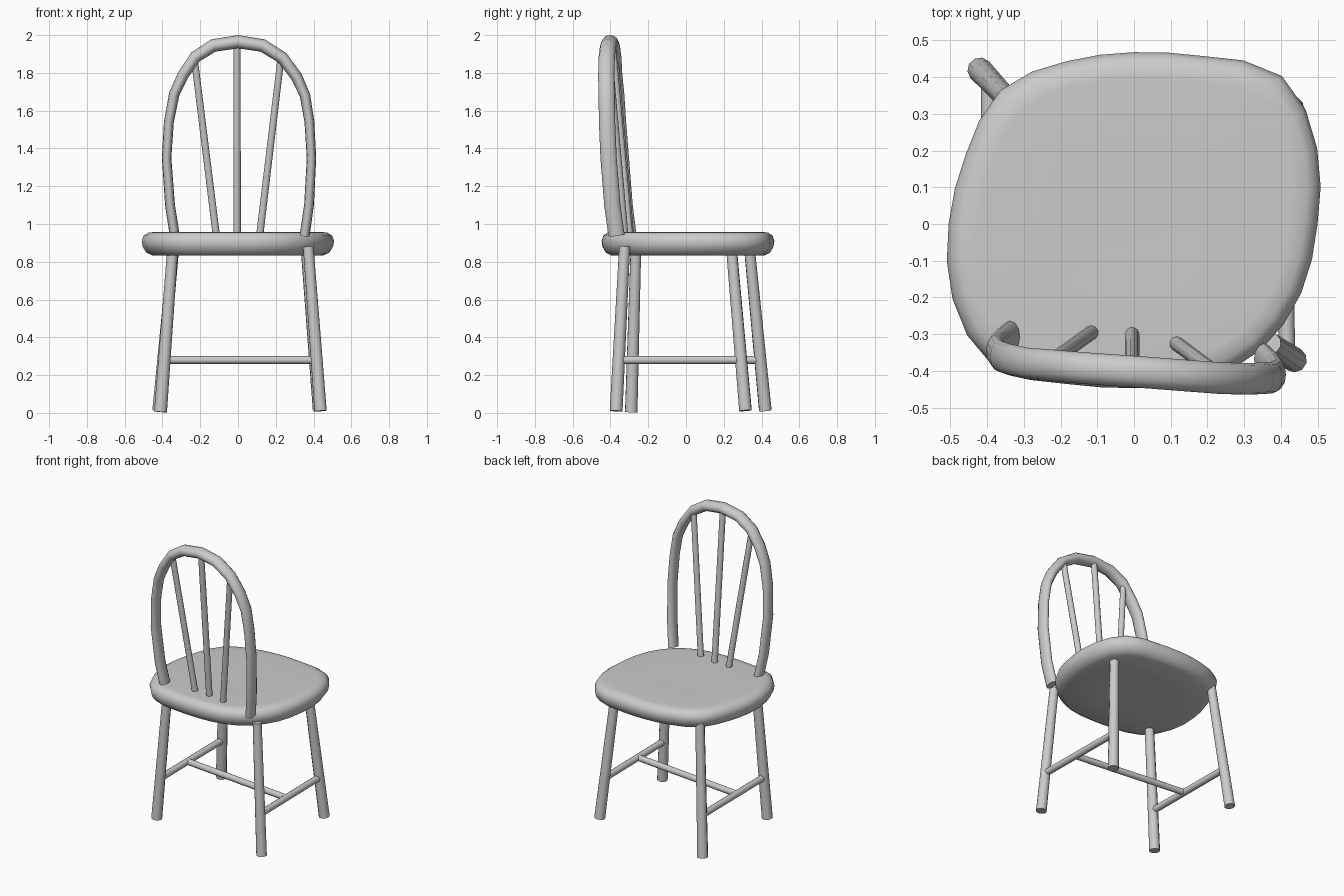
import bpy, bmesh, math
from mathutils import Vector

if "Cube" in bpy.data.objects:
    bpy.data.objects.remove(bpy.data.objects["Cube"], do_unlink=True)

grey = bpy.data.materials.new("plain_grey")
grey.use_nodes = True
colour = (0.6, 0.6, 0.6, 1)
grey.diffuse_color = colour
grey.node_tree.nodes["Principled BSDF"].inputs["Base Color"].default_value = colour


def loft(name, rings, cap=True):
    """Skin a list of equal closed rings, with end caps."""
    bm = bmesh.new()
    loops = [[bm.verts.new(p) for p in ring] for ring in rings]
    n = len(loops[0])
    for a, b in zip(loops, loops[1:]):
        for i in range(n):
            j = (i + 1) % n
            bm.faces.new((a[i], a[j], b[j], b[i]))
    bm.faces.new(loops[0][::-1])
    bm.faces.new(loops[-1])
    bmesh.ops.recalc_face_normals(bm, faces=bm.faces)
    mesh = bpy.data.meshes.new(name)
    bm.to_mesh(mesh)
    bm.free()
    mesh.materials.append(grey)
    obj = bpy.data.objects.new(name, mesh)
    bpy.context.collection.objects.link(obj)
    bpy.ops.object.select_all(action="DESELECT")
    obj.select_set(True)
    bpy.context.view_layer.objects.active = obj
    bpy.ops.object.shade_smooth_by_angle(angle=math.radians(50))
    return obj


def rod(name, start, end, r_start, r_end, sides=10):
    """Tapered round bar between two points."""
    start, end = Vector(start), Vector(end)
    turn = (end - start).to_track_quat("Z", "Y")
    ring = [Vector((math.cos(k * math.tau / sides), math.sin(k * math.tau / sides), 0))
            for k in range(sides)]
    return loft(name, [[p + turn @ (v * r) for v in ring]
                       for p, r in ((start, r_start), (end, r_end))])


# Seat: rounded, slightly uneven square outline given as radii around the centre
radii = [.50, .54, .57, .495, .468, .48, .515, .496,
         .505, .535, .545, .472, .447, .465, .487, .493]
n = len(radii)
fine = []
for i in range(n):
    a, b, c, d = (radii[(i + k) % n] for k in (-1, 0, 1, 2))
    fine += [b, (9 * (b + c) - a - d) / 16]
step = math.tau / len(fine)
outline = [Vector((r * math.cos(i * step), r * math.sin(i * step), 0))
           for i, r in enumerate(fine)]
edge = [(.5, .832), (.88, .832), (.95, .848), (.99, .88), (1, .91),
        (.98, .938), (.93, .955), (.85, .958), (.4, .955)]
loft("seat", [[p * s + Vector((0, 0, z)) for p in outline] for s, z in edge])

# Legs: foot and top for each corner
legs = {
    "back_left": ((.437, -.37, .01), (.372, -.325, .88)),
    "back_right": ((-.41, -.29, .005), (-.345, -.265, .88)),
    "front_left": ((.43, .315, .012), (.36, .24, .88)),
    "front_right": ((-.42, .42, .012), (-.34, .335, .88)),
}
for name, (foot, top) in legs.items():
    rod(name + "_leg", foot, top, .034, .029)

# Stretchers: one along each side, one across the middle
middles = []
for side in ("left", "right"):
    ends = []
    for place in ("back_", "front_"):
        foot, top = map(Vector, legs[place + side])
        ends.append(foot.lerp(top, (.28 - foot.z) / (top.z - foot.z)))
    rod(side + "_stretcher", *ends, .022, .022)
    middles.append(ends[0].lerp(ends[1], .44))
rod("cross_stretcher", *middles, .021, .021)

# Bow of the back: oval section swept along an arch
path = [(-.335, -.305, .94), (-.36, -.325, 1.1), (-.378, -.345, 1.35), (-.366, -.36, 1.54),
        (-.337, -.37, 1.69), (-.29, -.38, 1.79), (-.225, -.385, 1.885), (-.13, -.393, 1.945),
        (0, -.402, 1.965), (.13, -.412, 1.945), (.235, -.42, 1.88), (.31, -.422, 1.78),
        (.355, -.42, 1.68), (.378, -.418, 1.54), (.389, -.41, 1.35), (.376, -.39, 1.1),
        (.353, -.368, .94)]
path = [Vector(p) for p in path]
rings = []
for i, p in enumerate(path):
    along = (path[min(i + 1, len(path) - 1)] - path[max(i - 1, 0)]).normalized()
    out = along.cross(Vector((0, 1, 0))).normalized()
    depth = out.cross(along)
    thick = .025 + .01 * abs(along.x)
    rings.append([p + out * thick * math.cos(k * math.tau / 12)
                  + depth * .043 * math.sin(k * math.tau / 12) for k in range(12)])
loft("back_bow", rings)

# Spindles fanning up from the seat to the bow
spindles = {
    "right": ((-.115, -.295, .94), (-.232, -.378, 1.885)),
    "middle": ((-.005, -.3, .94), (-.005, -.39, 1.95)),
    "left": ((.115, -.325, .94), (.228, -.408, 1.885)),
}
for name, (low, high) in spindles.items():
    rod(name + "_spindle", low, high, .02, .019)
